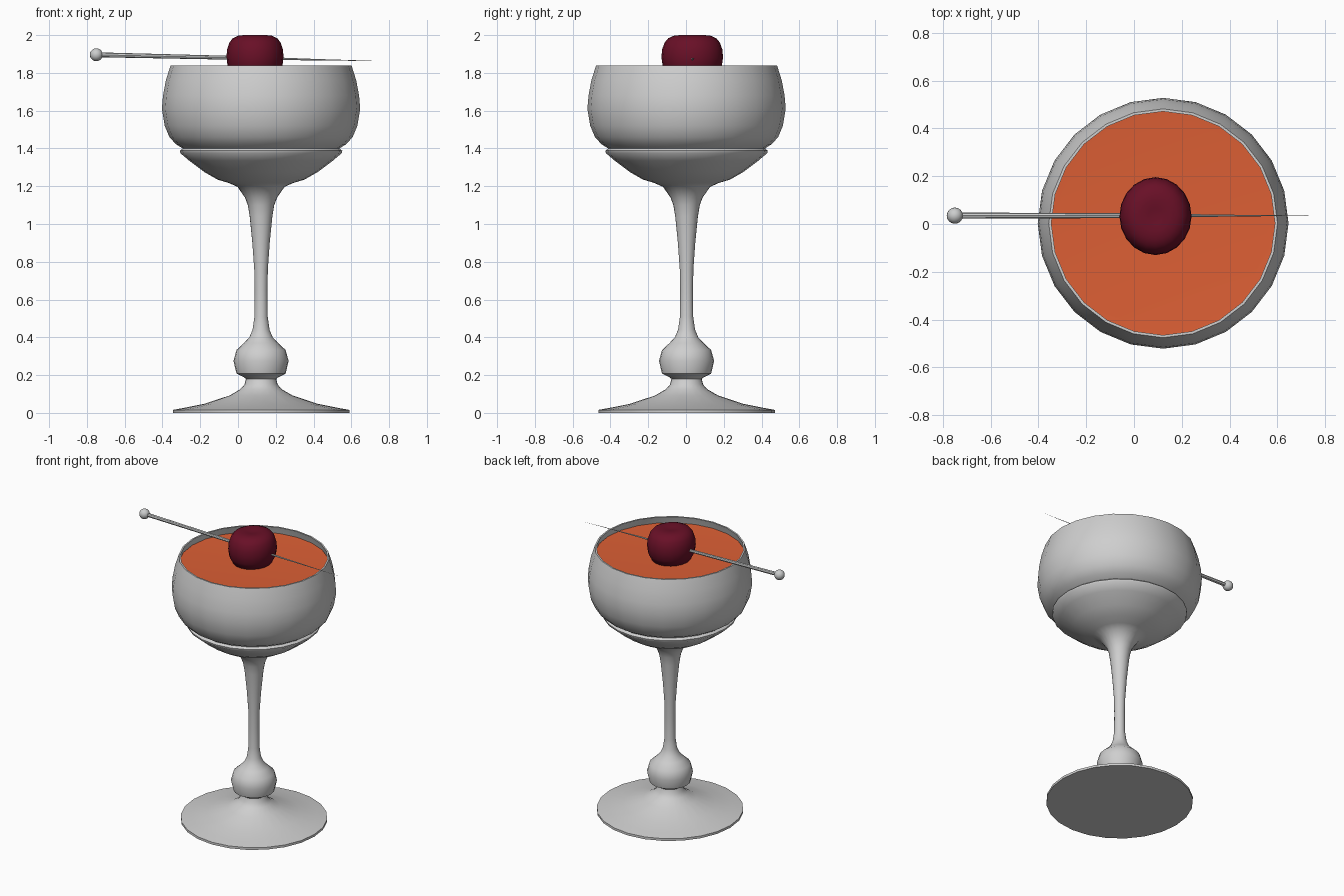
import bpy, bmesh, math
from mathutils import Vector

cube = bpy.data.objects.get("Cube")
if cube:
    bpy.data.objects.remove(cube, do_unlink=True)


def material(name, rgb):
    m = bpy.data.materials.new(name)
    m.diffuse_color = (*rgb, 1)
    m.use_nodes = True
    m.node_tree.nodes["Principled BSDF"].inputs["Base Color"].default_value = (*rgb, 1)
    return m


GLASS = material("pale grey glass", (0.62, 0.62, 0.62))
METAL = material("polished steel", (0.6, 0.61, 0.61))
ORANGE = material("orange liquid", (0.72, 0.115, 0.035))
CHERRY = material("dark red cherry", (0.14, 0.005, 0.02))


def lathe(name, profile, mat, sides, location=(0, 0, 0), scale=(1, 1, 1), angle=40):
    """Revolve a (radius, height) profile about z; zero radius closes at the axis."""
    bm = bmesh.new()
    rings = []
    for r, z in profile:
        count = sides if r > 0 else 1
        rings.append([bm.verts.new((r * math.cos(math.tau * i / sides),
                                    r * math.sin(math.tau * i / sides), z))
                      for i in range(count)])
    for a, b in zip(rings, rings[1:]):
        for i in range(sides):
            j = (i + 1) % sides
            corners = [a[i % len(a)], a[j % len(a)], b[j % len(b)], b[i % len(b)]]
            bm.faces.new(list(dict.fromkeys(corners)))
    bmesh.ops.recalc_face_normals(bm, faces=bm.faces)
    mesh = bpy.data.meshes.new(name)
    bm.to_mesh(mesh)
    bm.free()
    mesh.materials.append(mat)
    ob = bpy.data.objects.new(name, mesh)
    bpy.context.collection.objects.link(ob)
    ob.location, ob.scale = location, scale
    bpy.ops.object.select_all(action="DESELECT")
    ob.select_set(True)
    bpy.context.view_layer.objects.active = ob
    bpy.ops.object.shade_smooth_by_angle(angle=math.radians(angle))
    return ob


CENTRE = (0.122, 0.003, 0)

# Glass: foot, bulb, stem and bowl outside, then the thin inner wall
foot = [(0, 0), (.467, 0), (.467, .016), (.4, .028), (.3, .048), (.167, .092),
        (.11, .125), (.088, .15), (.08, .18)]
bulb = [(.088, .187), (.13, .208), (.146, .275), (.13, .333), (.09, .37), (.062, .4)]
stem = [(.045, .44), (.035, .51), (.034, .65), (.036, .76), (.046, .9),
        (.06, 1.04), (.07, 1.1), (.085, 1.14)]
bowl = [(.125, 1.197), (.17, 1.217), (.23, 1.235), (.3, 1.275), (.38, 1.335),
        (.427, 1.375), (.43, 1.388), (.415, 1.4), (.45, 1.422), (.485, 1.46),
        (.51, 1.52), (.525, 1.61), (.519, 1.68), (.504, 1.76), (.479, 1.84)]
inside = [(.468, 1.84), (.493, 1.76), (.507, 1.68), (.512, 1.61), (.497, 1.53),
          (.44, 1.44), (.37, 1.36), (.22, 1.26), (0, 1.225)]
lathe("glass", foot + bulb + stem + bowl + inside, GLASS, 24, CENTRE)

# Drink filling the bowl to just below the rim
drink = [(0, 1.235), (.21, 1.265), (.36, 1.365), (.43, 1.445), (.49, 1.53),
         (.505, 1.61), (.5, 1.68), (.488, 1.755), (.479, 1.793), (.44, 1.79), (0, 1.79)]
lathe("drink", drink, ORANGE, 24, CENTRE)

# Cherry with a slightly dimpled, flattened top
fruit = [(0, -1), (.45, -.97), (.8, -.8), (.96, -.4), (1, 0), (.98, .35),
         (.9, .66), (.78, .86), (.6, .97), (.4, 1), (.2, .97), (0, .94)]
lathe("cherry", fruit, CHERRY, 20, (.09, .033, 1.882), (.151, .163, .118), 60)

# Tapered pick through the cherry, with a ball at its blunt end
start, tip = Vector((-.75, .035, 1.896)), Vector((.775, .035, 1.862))
axis = tip - start
pick = lathe("cocktail_pick", [(0, 0), (.013, 0), (.01, .5 * axis.length),
                               (.004, .75 * axis.length), (0, axis.length)],
             METAL, 8, start)
pick.rotation_euler = axis.to_track_quat("Z", "Y").to_euler()
ball = [(math.sin(math.pi * i / 10) if 0 < i < 10 else 0, -math.cos(math.pi * i / 10))
        for i in range(11)]
lathe("pick_ball", ball, METAL, 16, start, (.034, .034, .034))
